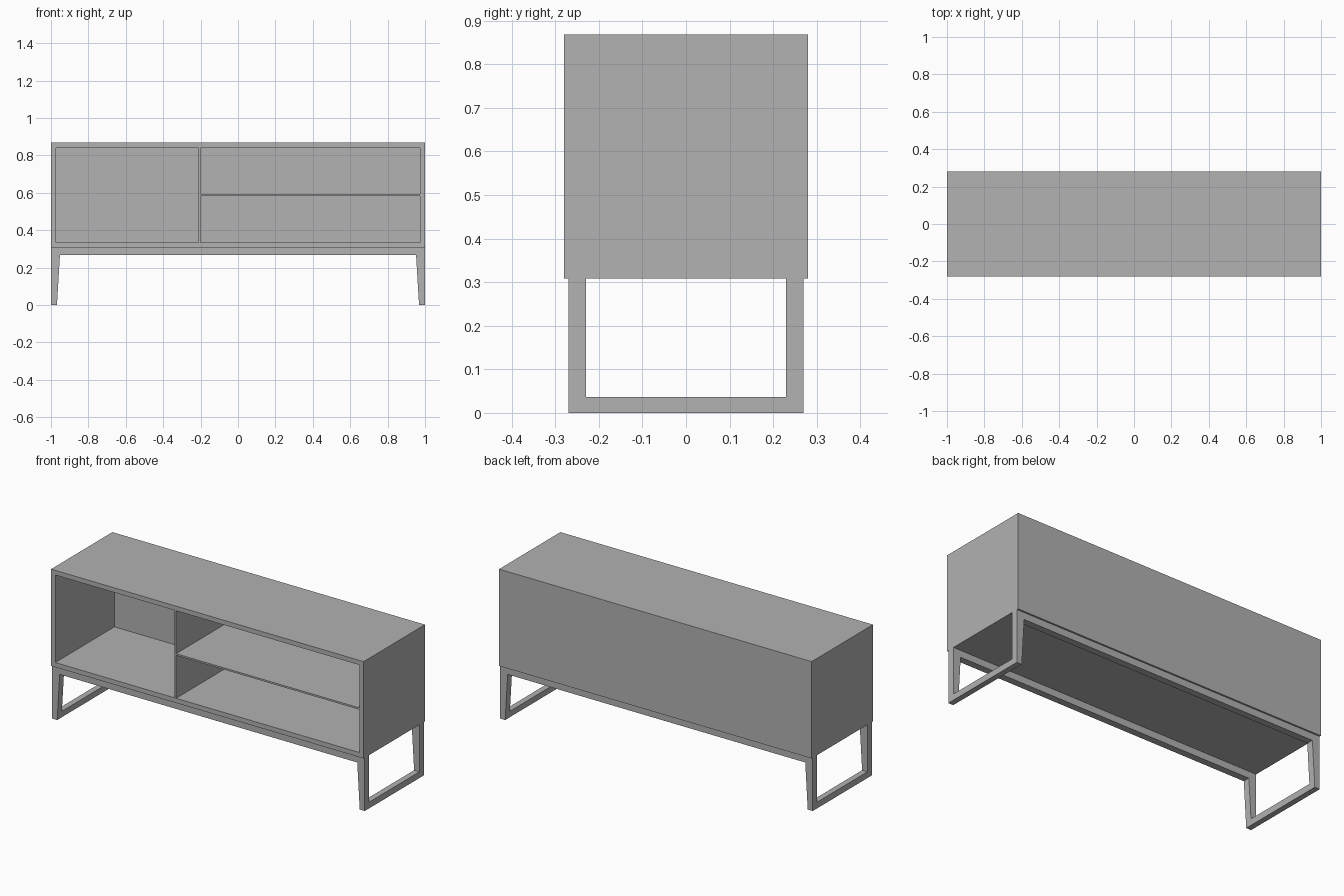
import bpy
import bmesh

if "Cube" in bpy.data.objects:
    bpy.data.objects.remove(bpy.data.objects["Cube"])

# Single flat grey finish
GREY = (0.445, 0.445, 0.445, 1.0)
finish = bpy.data.materials.new("plain grey")
finish.use_nodes = True
finish.diffuse_color = GREY
finish.node_tree.nodes["Principled BSDF"].inputs["Base Color"].default_value = GREY

# Main dimensions
HALF_W, HALF_D = 1.0, 0.28
BASE, TOP = 0.308, 0.868
WALL, BACK, BOARD = 0.027, 0.02, 0.01
LEG_D, LEG_Y, BAR = 0.04, 0.27, 0.036


def prism(name, profile, y0, y1):
    """Extrude an x-z outline from y0 to y1."""
    bm = bmesh.new()
    face = bm.faces.new([bm.verts.new((x, y0, z)) for x, z in profile])
    out = bmesh.ops.extrude_face_region(bm, geom=[face])
    moved = [v for v in out["geom"] if isinstance(v, bmesh.types.BMVert)]
    bmesh.ops.translate(bm, verts=moved, vec=(0, y1 - y0, 0))
    bmesh.ops.recalc_face_normals(bm, faces=bm.faces)
    mesh = bpy.data.meshes.new(name)
    bm.to_mesh(mesh)
    bm.free()
    mesh.materials.append(finish)
    obj = bpy.data.objects.new(name, mesh)
    bpy.context.collection.objects.link(obj)
    return obj


def box(name, x0, x1, y0, y1, z0, z1):
    return prism(name, [(x0, z0), (x1, z0), (x1, z1), (x0, z1)], y0, y1)


def cut(obj, cutter):
    """Subtract the cutter, then discard it."""
    cutter.hide_render = True
    mod = obj.modifiers.new("cut", "BOOLEAN")
    mod.operation = "DIFFERENCE"
    mod.solver = "EXACT"
    mod.object = cutter
    bpy.context.view_layer.objects.active = obj
    bpy.ops.object.modifier_apply(modifier=mod.name)
    bpy.data.objects.remove(cutter)


# Open-fronted carcass
inner_x = HALF_W - WALL
floor_z, ceiling_z = BASE + WALL, TOP - WALL
back_y = HALF_D - BACK
carcass = box("carcass", -HALF_W, HALF_W, -HALF_D, HALF_D, BASE, TOP)
cut(carcass, box("opening_cutter", -inner_x, inner_x, -HALF_D - 0.1, back_y,
                 floor_z, ceiling_z))

# Upright divider and the shelf to its left
divider_x = -0.2
box("divider", divider_x - BOARD, divider_x, -HALF_D, back_y, floor_z, ceiling_z)
shelf_z = (floor_z + ceiling_z - BOARD) / 2
box("shelf", divider_x, inner_x, -HALF_D, back_y, shelf_z, shelf_z + BOARD)

# Leg frame: tapered arch run front to back, hollowed to posts, rails and floor bars
half_arch = [(HALF_W, BASE), (HALF_W, 0), (0.968, 0), (0.952, BASE - LEG_D)]
arch = half_arch + [(-x, z) for x, z in reversed(half_arch)]
leg_frame = prism("leg_frame", arch, -LEG_Y, LEG_Y)
gap_y = LEG_Y - LEG_D
cut(leg_frame, box("leg_cutter", -HALF_W - 0.1, HALF_W + 0.1, -gap_y, gap_y,
                   BAR, BASE + 0.1))
